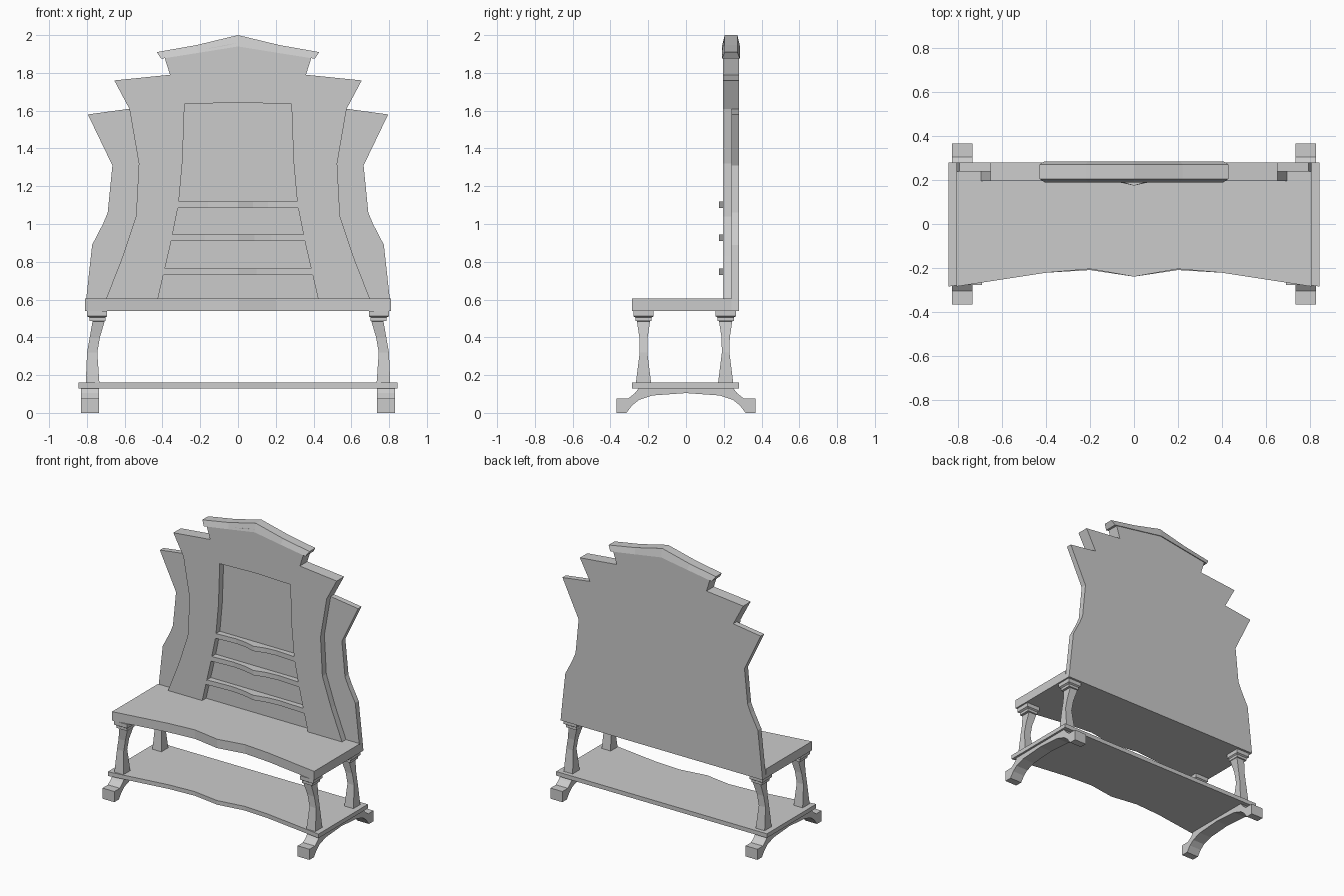
import bpy, bmesh

cube = bpy.data.objects.get("Cube")
if cube:
    bpy.data.objects.remove(cube, do_unlink=True)

grey = bpy.data.materials.new("plain_grey")
grey.use_nodes = True
COLOUR = (0.6, 0.6, 0.6, 1)
grey.diffuse_color = COLOUR
grey.node_tree.nodes["Principled BSDF"].inputs["Base Color"].default_value = COLOUR


def finish(name, bm):
    bmesh.ops.recalc_face_normals(bm, faces=bm.faces)
    mesh = bpy.data.meshes.new(name)
    bm.to_mesh(mesh)
    bm.free()
    mesh.materials.append(grey)
    obj = bpy.data.objects.new(name, mesh)
    bpy.context.collection.objects.link(obj)
    return obj


def prism(name, points, offset):
    """Extrude a flat outline of 3D points along an offset."""
    bm = bmesh.new()
    face = bm.faces.new([bm.verts.new(p) for p in points])
    result = bmesh.ops.extrude_face_region(bm, geom=[face], use_keep_orig=True)
    verts = [g for g in result["geom"] if isinstance(g, bmesh.types.BMVert)]
    bmesh.ops.translate(bm, verts=verts, vec=offset)
    return finish(name, bm)


def loft(name, rings):
    """Join equal-sized rings of points and cap both ends."""
    bm = bmesh.new()
    loops = [[bm.verts.new(p) for p in ring] for ring in rings]
    for a, b in zip(loops, loops[1:]):
        for i in range(len(a)):
            j = (i + 1) % len(a)
            bm.faces.new((a[i], a[j], b[j], b[i]))
    bm.faces.new(loops[0])
    bm.faces.new(loops[-1])
    return finish(name, bm)


def mirrored(half):
    """Complete a left-to-right outline running from the +x side to the middle."""
    return half + [(-x, v) for x, v in reversed(half) if x]


def upright(name, outline, front, back):
    prism(name, [(x, front, z) for x, z in outline], (0, back - front, 0))


def board(name, outline, bottom, top):
    prism(name, [(x, y, bottom) for x, y in outline], (0, 0, top - bottom))


# Shared stepped top of both backrest layers
crest = [(0.575, 1.61), (0.655, 1.76), (0.36, 1.79), (0.39, 1.885), (0, 1.96)]

# Rear layer of the backrest
upright("back_panel", mirrored([
    (0.81, 0.54), (0.803, 0.61), (0.772, 0.89), (0.715, 1.0), (0.69, 1.06),
    (0.665, 1.31), (0.795, 1.58)] + crest), 0.24, 0.28)

# Front layer with the tapered opening
opening = [(0.425, 0.6), (0.36, 0.88), (0.315, 1.1), (0.294, 1.33), (0.283, 1.635), (0, 1.643)]
outer = [(0.70, 0.6), (0.61, 0.83), (0.54, 1.04), (0.525, 1.32)] + crest
upright("front_frame", mirrored(outer) + mirrored(opening)[::-1], 0.195, 0.24)

# Sloped cornice over the crest
half = [(0.43, 0.407, 1.91, 1.875), (0.22, 0.21, 1.947, 1.906)]
stations = half + [(0, 0, 2.0, 1.94)] + [(-a, -b, t, u) for a, b, t, u in reversed(half)]
loft("cornice", [[(xt, 0.205, top), (xt, 0.272, top), (xb, 0.286, low), (xb, 0.19, low)]
                 for xt, xb, top, low in stations])

# Small wavy shelves inside the opening
for name, z, wide, narrow in (("lower", 0.73, 0.395, 0.386),
                              ("middle", 0.91, 0.354, 0.346),
                              ("upper", 1.085, 0.319, 0.313)):
    front = mirrored([(wide, 0.195), (wide * 0.5, 0.205), (wide * 0.25, 0.197), (0, 0.175)])
    board(name + "_shelf", [(-narrow, 0.24), (narrow, 0.24)] + front, z, z + 0.035)

# Seat and bottom board with wavy front edges
board("seat", mirrored([(0.81, 0.24), (0.81, -0.285), (0.4, -0.222),
                        (0.2, -0.205), (0, -0.24)]), 0.54, 0.605)
board("bottom_board", mirrored([(0.845, 0.28), (0.845, -0.285), (0.4, -0.222),
                                (0.2, -0.21), (0, -0.24)]), 0.13, 0.16)

# Flared square legs: height, sideways centre, half width, half depth
LEG = [(0.16, 0.77, 0.036, 0.04), (0.32, 0.772, 0.027, 0.02), (0.40, 0.758, 0.027, 0.022),
       (0.485, 0.738, 0.032, 0.035), (0.487, 0.744, 0.042, 0.043), (0.505, 0.744, 0.042, 0.043),
       (0.512, 0.746, 0.053, 0.054), (0.54, 0.746, 0.053, 0.054)]

# Arched feet: right half of the side profile
arch_top = [(0.25, 0.13), (0.27, 0.105), (0.305, 0.077), (0.367, 0.077)]
arch_low = [(0.367, 0), (0.315, 0), (0.285, 0.04), (0.25, 0.068), (0.18, 0.092), (0, 0.105)]

for side, s in (("left", 1), ("right", -1)):
    for end, y in (("front", -0.225), ("rear", 0.21)):
        loft(f"{end}_{side}_leg", [
            [(s * (cx + i * hx), y + j * hy, z) for i, j in ((-1, -1), (1, -1), (1, 1), (-1, 1))]
            for z, cx, hx, hy in LEG])
    profile = mirrored(arch_top + arch_low)
    prism(f"{side}_foot", [(s * 0.735, y, z) for y, z in profile], (s * 0.095, 0, 0))
